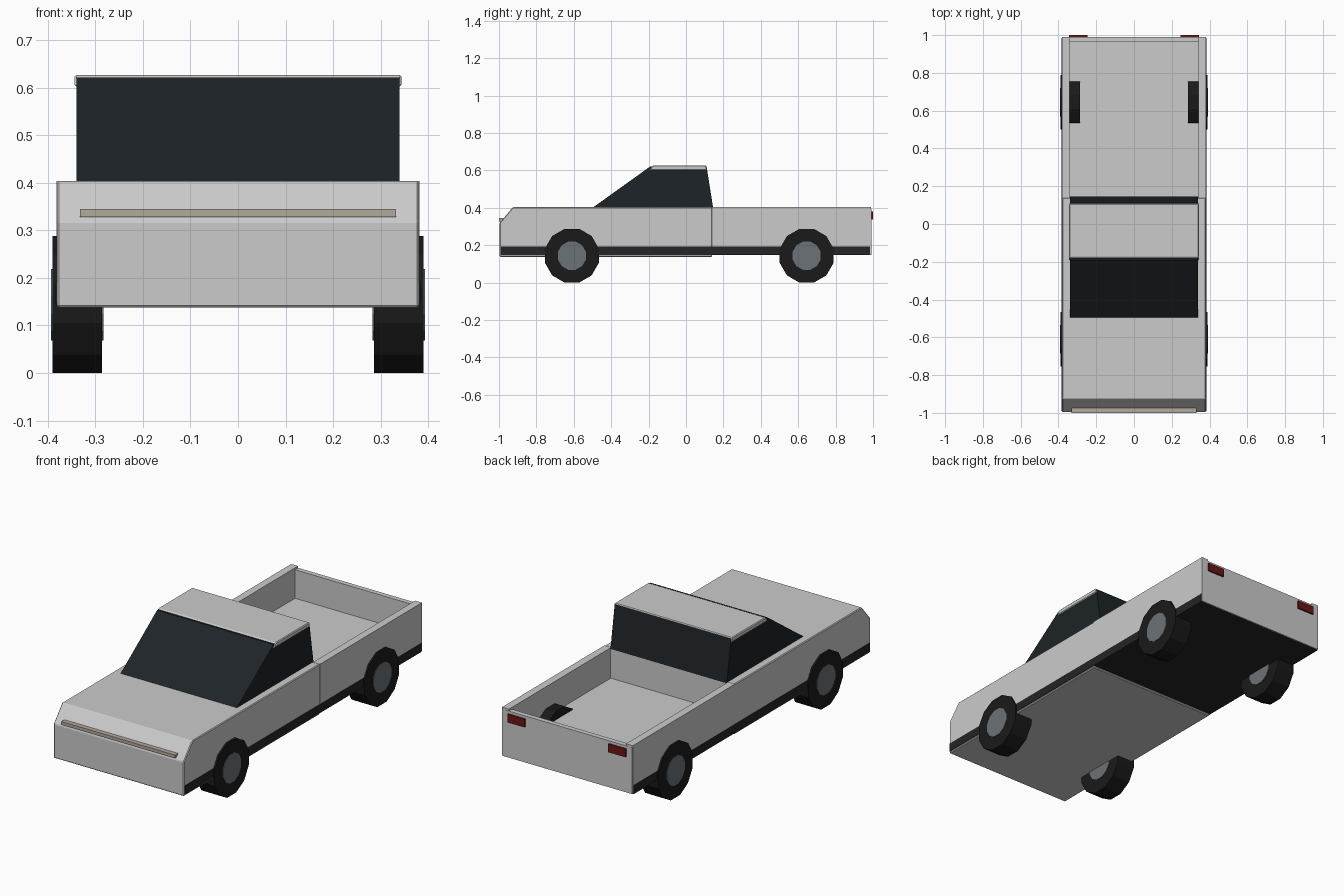
import bpy, bmesh, math

if "Cube" in bpy.data.objects:
    bpy.data.objects.remove(bpy.data.objects["Cube"])


def material(name, r, g, b):
    m = bpy.data.materials.new(name)
    m.diffuse_color = (r, g, b, 1)
    m.use_nodes = True
    m.node_tree.nodes["Principled BSDF"].inputs["Base Color"].default_value = m.diffuse_color
    return m


DARK = material("dark_trim", 0.018, 0.018, 0.02)
TYRE = material("tyre_rubber", 0.01, 0.01, 0.01)
GLASS = material("tinted_glass", 0.012, 0.017, 0.02)
HUB = material("hub_metal", 0.15, 0.17, 0.19)
RED = material("red_lamp", 0.15, 0.008, 0.008)
CREAM = material("cream_lamp", 0.45, 0.4, 0.33)


def finish(name, bm, mat=None, bevel=0):
    bmesh.ops.recalc_face_normals(bm, faces=bm.faces)
    me = bpy.data.meshes.new(name)
    bm.to_mesh(me)
    bm.free()
    ob = bpy.data.objects.new(name, me)
    bpy.context.collection.objects.link(ob)
    if mat:
        me.materials.append(mat)
    if bevel:
        mod = ob.modifiers.new("edge_bevel", 'BEVEL')
        mod.width = bevel
        mod.segments = 1
    return ob


def extrude_profile(name, pts, half_width, mat=None, bevel=0):
    """Side profile in (y, z), extruded across x."""
    bm = bmesh.new()
    face = bm.faces.new([bm.verts.new((-half_width, y, z)) for y, z in pts])
    ext = bmesh.ops.extrude_face_region(bm, geom=[face])
    for v in ext["geom"]:
        if isinstance(v, bmesh.types.BMVert):
            v.co.x = half_width
    return finish(name, bm, mat, bevel)


def box(name, x, y, z, mat=None, bevel=0):
    bm = bmesh.new()
    bmesh.ops.create_cube(bm, size=1)
    for v in bm.verts:
        v.co = [lo + (c + 0.5) * (hi - lo) for c, (lo, hi) in zip(v.co, (x, y, z))]
    return finish(name, bm, mat, bevel)


def disc(name, x0, x1, y, z, radius, mat):
    """Twelve-sided cylinder along x with a flat resting on the ground."""
    pts = [(y + radius * math.cos(math.radians(15 + 30 * i)),
            z + radius * math.sin(math.radians(15 + 30 * i))) for i in range(12)]
    ob = extrude_profile(name, pts, (x1 - x0) / 2, mat)
    ob.location.x = (x0 + x1) / 2
    return ob


# Front body with sloped nose
extrude_profile("front_body", [(-0.996, 0.138), (0.14, 0.138), (0.14, 0.404),
                               (-0.925, 0.404), (-0.996, 0.32)], 0.381, bevel=0.004)

# Dark sill running the length of the truck
box("sill", (-0.384, 0.384), (-0.99, 0.985), (0.147, 0.192), DARK)

# Cabin glass and roof
extrude_profile("cabin_glass", [(-0.5, 0.40), (0.145, 0.40), (0.11, 0.622),
                                (-0.19, 0.622)], 0.34, GLASS)
extrude_profile("roof", [(-0.196, 0.602), (0.112, 0.602), (0.108, 0.627),
                         (-0.176, 0.627)], 0.344, bevel=0.004)

# Cargo bed
box("bed_floor", (-0.36, 0.36), (0.13, 0.98), (0.17, 0.243))
box("tailgate", (-0.379, 0.379), (0.965, 0.991), (0.148, 0.394))

# Parts repeated on each side
for side, s in (("left", 1), ("right", -1)):
    def span(a, b):
        return tuple(sorted((s * a, s * b)))
    box(f"bed_wall_{side}", span(0.342, 0.382), (0.138, 0.99), (0.15, 0.404))
    box(f"tail_lamp_{side}", span(0.245, 0.345), (0.98, 1.0), (0.337, 0.38), RED)
    for end, y in (("front", -0.61), ("rear", 0.645)):
        disc(f"{end}_tyre_{side}", *span(0.286, 0.390), y, 0.144, 0.149, TYRE)
        disc(f"{end}_hub_{side}", *span(0.283, 0.393), y, 0.144, 0.078, HUB)

# Front lamp strip
box("front_lamp_strip", (-0.332, 0.332), (-1.0, -0.965), (0.328, 0.345), CREAM)
